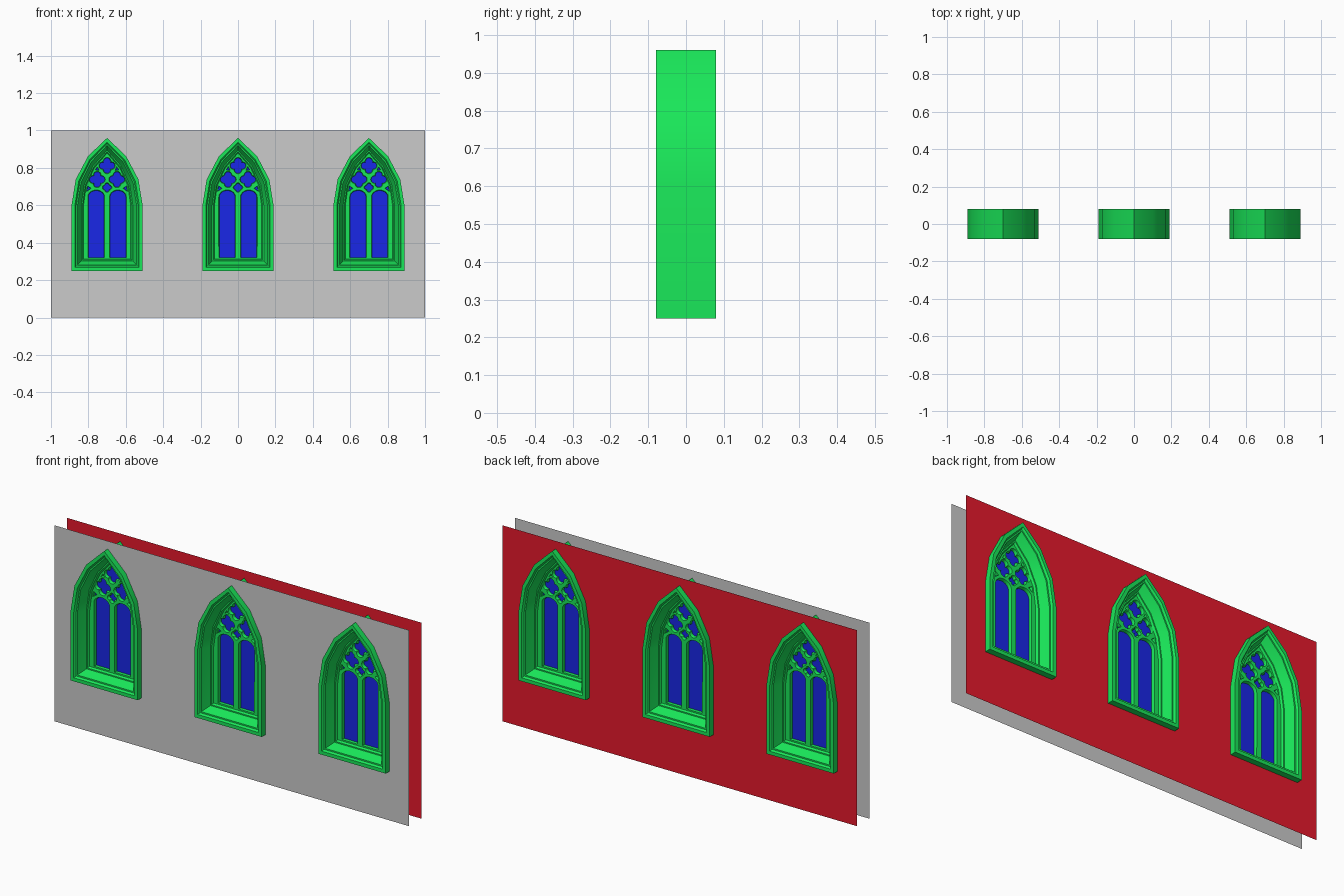
import bpy, bmesh
from math import acos, cos, sin, pi, radians
from mathutils import Vector

if "Cube" in bpy.data.objects:
    bpy.data.objects.remove(bpy.data.objects["Cube"])


def material(name, rgb):
    m = bpy.data.materials.new(name)
    m.diffuse_color = (*rgb, 1)
    m.use_nodes = True
    m.node_tree.nodes["Principled BSDF"].inputs["Base Color"].default_value = m.diffuse_color
    return m


GREEN = material("green_stone", (0.01, 0.8, 0.1))
BLUE = material("blue_glass", (0.01, 0.02, 0.8))
RED = material("red_plaster", (0.8, 0.01, 0.025))


def finish(name, bm, mat=None, smooth=None):
    me = bpy.data.meshes.new(name)
    bm.to_mesh(me)
    bm.free()
    if mat:
        me.materials.append(mat)
    ob = bpy.data.objects.new(name, me)
    bpy.context.collection.objects.link(ob)
    if smooth:
        bpy.ops.object.select_all(action='DESELECT')
        ob.select_set(True)
        bpy.context.view_layer.objects.active = ob
        bpy.ops.object.shade_smooth_by_angle(angle=radians(smooth))
    return ob


def arch(inset):
    """Pointed-arch outline in x, z, counter-clockwise from the lower right."""
    c, r, n = 0.246, 0.436 - inset, 3
    a = acos(c / r)
    right = [(0.19 - inset, 0.25 + inset)]
    right += [(r * cos(a * i / n) - c, 0.6 + r * sin(a * i / n)) for i in range(n + 1)]
    return right + [(-x, z) for x, z in reversed(right[:-1])]


def quatrefoil(cx, cz, r):
    pts = []
    for k in range(4):
        for i in range(9):
            t = radians(-103 + 206 * i / 8)
            x, z, b = r * (0.55 + 0.45 * cos(t)), r * 0.45 * sin(t), k * pi / 2
            pts.append((cx + x * cos(b) - z * sin(b), cz + x * sin(b) + z * cos(b)))
    return pts


def lancet(cx, w, z0, z1, rise):
    return [(cx - w, z0), (cx + w, z0)] + [
        (cx + w * cos(pi * i / 10), z1 + rise * sin(pi * i / 10)) for i in range(11)]


def grow(pts, d):
    """Push a counter-clockwise outline outwards."""
    out = []
    for i, p in enumerate(pts):
        a, b = Vector(pts[i - 1]), Vector(pts[(i + 1) % len(pts)])
        t = (b - a).normalized()
        out.append((p[0] + t.y * d, p[1] - t.x * d))
    return out


def ring(bm, pts, y):
    return [bm.verts.new((x, y, z)) for x, z in pts]


def strip(bm, a, b):
    n = len(a)
    for i in range(n):
        bm.faces.new((a[i], a[(i + 1) % n], b[(i + 1) % n], b[i]))


def fill(bm, rings, side):
    """Fill an outer ring with holes, facing -y or +y."""
    edges = []
    for r in rings:
        for i in range(len(r)):
            pair = (r[i - 1], r[i])
            edges.append(bm.edges.get(pair) or bm.edges.new(pair))
    res = bmesh.ops.triangle_fill(bm, use_beauty=True, edges=edges, normal=(0, side, 0))
    for f in res["geom"]:
        if isinstance(f, bmesh.types.BMFace):
            f.normal_update()
            if f.normal.y * side < 0:
                f.normal_flip()


def sheet(name, outlines, y, side, mat=None):
    bm = bmesh.new()
    fill(bm, [ring(bm, o, y) for o in outlines], side)
    return finish(name, bm, mat)


CENTRES = (-0.7, 0, 0.7)

# Two wall skins with the window openings left out
openings = [[(x + c, z) for x, z in arch(0.002)] for c in CENTRES]
rect = [(-1, 0), (1, 0), (1, 1), (-1, 1)]
sheet("outer_wall", [rect] + openings, -0.05, -1)
sheet("inner_wall", [rect] + openings, 0.05, 1, RED)

# Moulded frame: symmetrical (inset, depth) profile swept round the arch
half = [(0, 0.08), (0.018, 0.08), (0.025, 0.07), (0.032, 0.07), (0.036, 0.06),
        (0.052, 0.026), (0.058, 0.026), (0.064, 0.016)]
profile = [(d, -y) for d, y in half] + list(reversed(half))
bm = bmesh.new()
rings = [ring(bm, arch(d), y) for d, y in profile]
for i in range(len(rings)):
    strip(bm, rings[i - 1], rings[i])
bmesh.ops.recalc_face_normals(bm, faces=bm.faces)
frame = finish("window_frame", bm, GREEN, 30)

# Tracery plate: lancets, quatrefoils and small spandrels with chamfered edges
holes = [quatrefoil(0, 0.812, 0.041), quatrefoil(0, 0.695, 0.023)]
for s in (-1, 1):
    holes.append(lancet(s * 0.058, 0.042, 0.322, 0.645, 0.034))
    holes.append(quatrefoil(s * 0.053, 0.738, 0.041))
    for tri in ([(0.088, 0.691), (0.108, 0.676), (0.103, 0.702)],
                [(0.045, 0.788), (0.061, 0.789), (0.052, 0.804)]):
        holes.append([(s * x, z) for x, z in tri][::s])
bm = bmesh.new()
caps = {-1: [], 1: []}
for pts, d in [(arch(0.06), 0)] + [(h, 0.003) for h in holes]:
    levels = [ring(bm, grow(pts, d if abs(y) > 0.01 else 0), y)
              for y in (-0.016, -0.008, 0.008, 0.016)]
    for a, b in zip(levels, levels[1:]):
        strip(bm, a, b)
    caps[-1].append(levels[0])
    caps[1].append(levels[-1])
for side in caps:
    fill(bm, caps[side], side)
bmesh.ops.recalc_face_normals(bm, faces=bm.faces)
tracery = finish("window_tracery", bm, GREEN, 30)

# Glass behind the tracery
glass = sheet("window_glass", [arch(0.062)], 0, -1, BLUE)

# Repeat the window along the wall
for ob in (frame, tracery, glass):
    for c in (CENTRES[0], CENTRES[2]):
        copy = ob.copy()
        copy.location.x = c
        bpy.context.collection.objects.link(copy)
